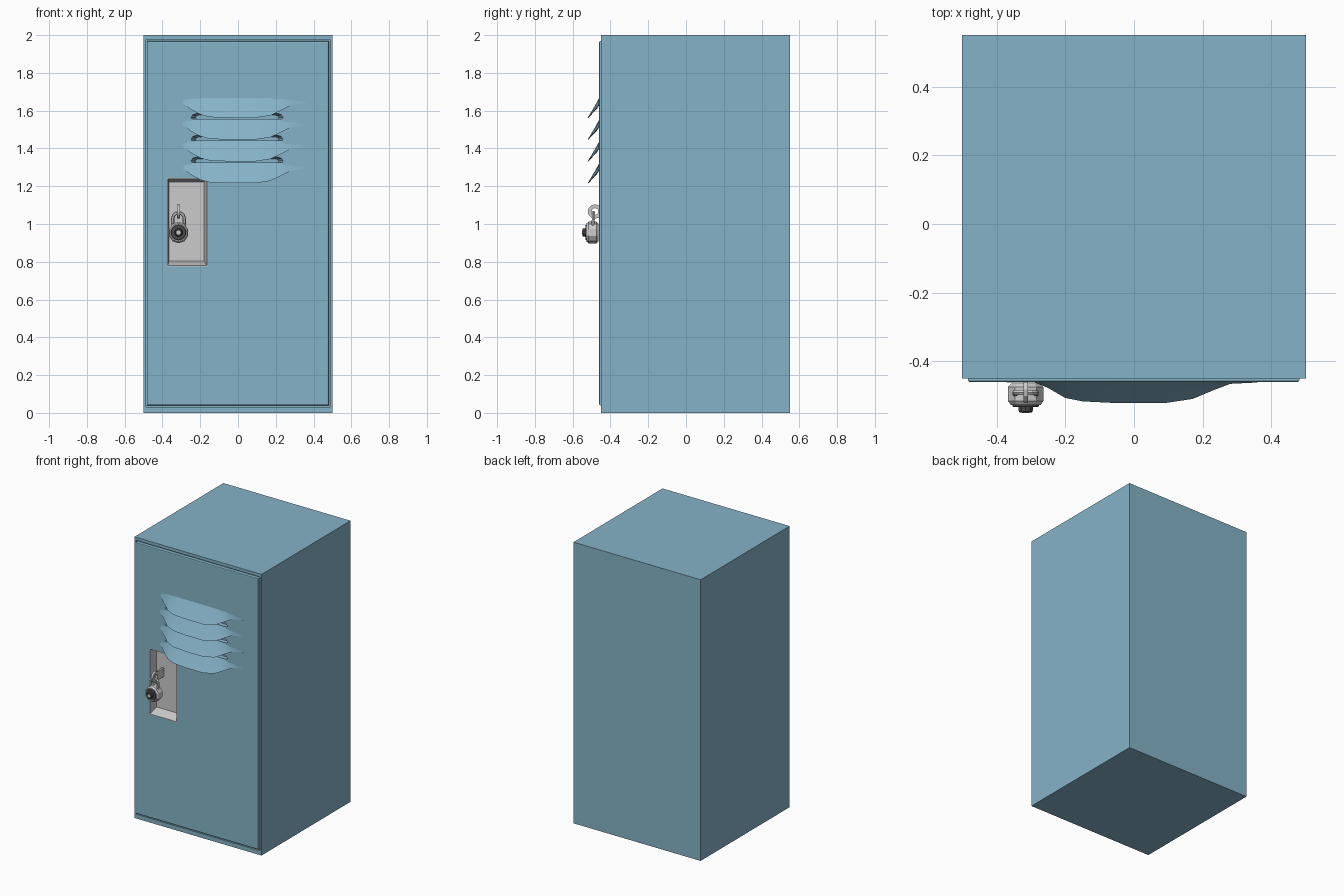
import bpy, bmesh, math
from mathutils import Matrix, Vector

if "Cube" in bpy.data.objects:
    bpy.data.objects.remove(bpy.data.objects["Cube"])


def material(name, rgb):
    m = bpy.data.materials.new(name)
    m.diffuse_color = (*rgb, 1)
    m.use_nodes = True
    m.node_tree.nodes["Principled BSDF"].inputs["Base Color"].default_value = m.diffuse_color
    return m


BLUE = material("blue_paint", (0.235, 0.45, 0.575))
STEEL = material("steel", (0.55, 0.55, 0.55))
DARK = material("dark_dial", (0.07, 0.07, 0.07))


def make(name, bm, mat=None, smooth=None):
    bmesh.ops.recalc_face_normals(bm, faces=bm.faces[:])
    me = bpy.data.meshes.new(name)
    bm.to_mesh(me)
    bm.free()
    ob = bpy.data.objects.new(name, me)
    bpy.context.collection.objects.link(ob)
    if mat:
        me.materials.append(mat)
    bpy.context.view_layer.objects.active = ob
    if smooth:
        for o in bpy.context.selected_objects:
            o.select_set(False)
        ob.select_set(True)
        bpy.ops.object.shade_smooth_by_angle(angle=math.radians(smooth))
    return ob


def box(x0, x1, y0, y1, z0, z1):
    bm = bmesh.new()
    bmesh.ops.create_cube(bm, size=1)
    for v in bm.verts:
        v.co = ((x0 + x1) / 2 + v.co.x * (x1 - x0), (y0 + y1) / 2 + v.co.y * (y1 - y0),
                (z0 + z1) / 2 + v.co.z * (z1 - z0))
    return bm


def loft(rings, cap_first=True, cap_last=True):
    """Skin closed rings of points into one shell."""
    bm = bmesh.new()
    vs = [[bm.verts.new(p) for p in r] for r in rings]
    n = len(vs[0])
    for a, b in zip(vs, vs[1:]):
        for i in range(n):
            bm.faces.new((a[i], a[(i + 1) % n], b[(i + 1) % n], b[i]))
    if cap_first:
        bm.faces.new(vs[0])
    if cap_last:
        bm.faces.new(vs[-1])
    return bm


def rect(x0, x1, z0, z1, y):
    return [(x0, y, z0), (x1, y, z0), (x1, y, z1), (x0, y, z1)]


def disc(x, z, y, rx, rz, n):
    return [(x + rx * math.cos(2 * math.pi * (i + .5) / n), y,
             z + rz * math.sin(2 * math.pi * (i + .5) / n)) for i in range(n)]


def slot(z, y, half, r):
    """Rounded slot outline, centred just left of the door middle."""
    pts = []
    for side, start in ((1, -90), (-1, 90)):
        for i in range(5):
            a = math.radians(start + 45 * i)
            pts.append((-0.005 + side * (half - r) + 1.4 * r * math.cos(a), y, z + r * math.sin(a)))
    return pts


def cut(ob, cutter):
    bpy.context.view_layer.objects.active = ob
    mod = ob.modifiers.new("cut", "BOOLEAN")
    mod.operation, mod.solver, mod.object = "DIFFERENCE", "EXACT", cutter
    bpy.ops.object.modifier_apply(modifier=mod.name)


# Cabinet with a shallow door opening, and the bevelled door set into it
cabinet = make("cabinet", box(-0.5, 0.5, -0.45, 0.55, 0, 2), BLUE)
opening = make("opening_cutter", box(-0.488, 0.488, -0.5, -0.435, 0.03, 1.978))
cut(cabinet, opening)
bm = box(-0.483, 0.481, -0.46, -0.433, 0.04, 1.968)
front = [e for e in bm.edges if all(v.co.y < -0.45 for v in e.verts)]
bmesh.ops.bevel(bm, geom=front, offset=0.006, segments=2, profile=0.5, affect="EDGES")
door = make("door", bm, BLUE)

# Cut the lock recess and the vent slots
STEP = 0.1153
cutters = [make("recess_cutter", loft([rect(-0.3725, -0.161, 0.777, 1.242, -0.48),
                                       rect(-0.3725, -0.161, 0.777, 1.242, -0.38)]))]
for i in range(3):
    z = 1.564 - STEP * i
    cutters.append(make("slot_cutter", loft([slot(z, -0.47, 0.235, 0.021),
                                             slot(z, -0.457, 0.235, 0.021),
                                             slot(z, -0.42, 0.215, 0.012)])))
for c in cutters:
    cut(cabinet, c)
    cut(door, c)
for c in cutters + [opening]:
    bpy.data.objects.remove(c)

# Grey recess tray with tapered walls and a thin rim
make("lock_recess", loft([rect(-0.374, -0.159, 0.775, 1.243, -0.4605),
                          rect(-0.371, -0.163, 0.779, 1.239, -0.4605),
                          rect(-0.366, -0.179, 0.803, 1.222, -0.392)], cap_first=False), STEEL)

# Louvres: (x, lip y, lip height below the root line)
LIP = [(-0.29, -0.458, 0.035), (-0.25, -0.476, 0.065), (-0.2, -0.505, 0.092),
       (-0.15, -0.515, 0.106), (-0.05, -0.52, 0.11), (0.09, -0.52, 0.11),
       (0.17, -0.508, 0.098), (0.23, -0.483, 0.07), (0.28, -0.464, 0.045), (0.36, -0.458, 0.033)]
for i in range(4):
    top = 1.672 - STEP * i
    rings = []
    for x, y, d in LIP:
        s = (-0.458 - y) / 0.062
        rings.append([(x, -0.457, top), (x, -0.461 - 0.022 * s, top - 0.033 - 0.014 * s),
                      (x, y - 0.001, top - d), (x, y + 0.003, top - d),
                      (x, -0.4595 - 0.016 * s, top - 0.035 - 0.017 * s),
                      (x, -0.457, top - 0.034)])
    make(f"louvre_{i + 1}", loft(rings), BLUE, 35)

# Hasp: flat ring plate standing out of the recess
CX = -0.315
hasp = []
for x, r in ((CX - .007, .038), (CX + .007, .038), (CX + .007, .018), (CX - .007, .018)):
    hasp.append([(x, -0.482 + r * math.cos(math.tau * k / 12), 1.066 + r * math.sin(math.tau * k / 12))
                 for k in range(12)])
hasp.append(hasp[0])
bm = loft(hasp, False, False)
bmesh.ops.remove_doubles(bm, verts=bm.verts[:], dist=1e-5)
make("hasp_ring", bm, STEEL)
make("hasp_stem", box(CX - .007, CX + .007, -0.455, -0.388, 1.035, 1.097), STEEL)

# Padlock body, dial, knob and centre cap
LZ = 0.955
make("padlock_body", loft([disc(CX, LZ, y, r, r * 1.06, 10) for y, r in
                           ((-0.464, .044), (-0.474, .054), (-0.515, .054), (-0.526, .046))]), STEEL)
make("padlock_dial", loft([disc(CX, LZ, y, r, r, 10) for y, r in
                           ((-0.52, .044), (-0.532, .039))]), DARK)
make("padlock_knob", loft([disc(CX, LZ, y, r, r, 10) for y, r in
                           ((-0.53, .023), (-0.546, .021), (-0.549, .018))]), DARK)
make("padlock_cap", loft([disc(CX, LZ, y, .012, .012, 8) for y in (-0.545, -0.55)]), STEEL)

# Shackle: tube swept along an arch through the hasp
path = [Vector((CX - .03, -0.495, 0.985))]
path += [Vector((CX - .03 * math.cos(math.pi * k / 6), -0.49, 1.03 + .03 * math.sin(math.pi * k / 6)))
         for k in range(7)]
path.append(Vector((CX + .03, -0.495, 0.985)))
rings = []
for k, p in enumerate(path):
    t = (path[min(k + 1, len(path) - 1)] - path[max(k - 1, 0)]).normalized()
    side = t.cross(Vector((0, 1, 0))).normalized()
    up = side.cross(t)
    rings.append([p + .009 * (side * math.cos(math.tau * j / 6) + up * math.sin(math.tau * j / 6))
                  for j in range(6)])
make("shackle", loft(rings), STEEL)
